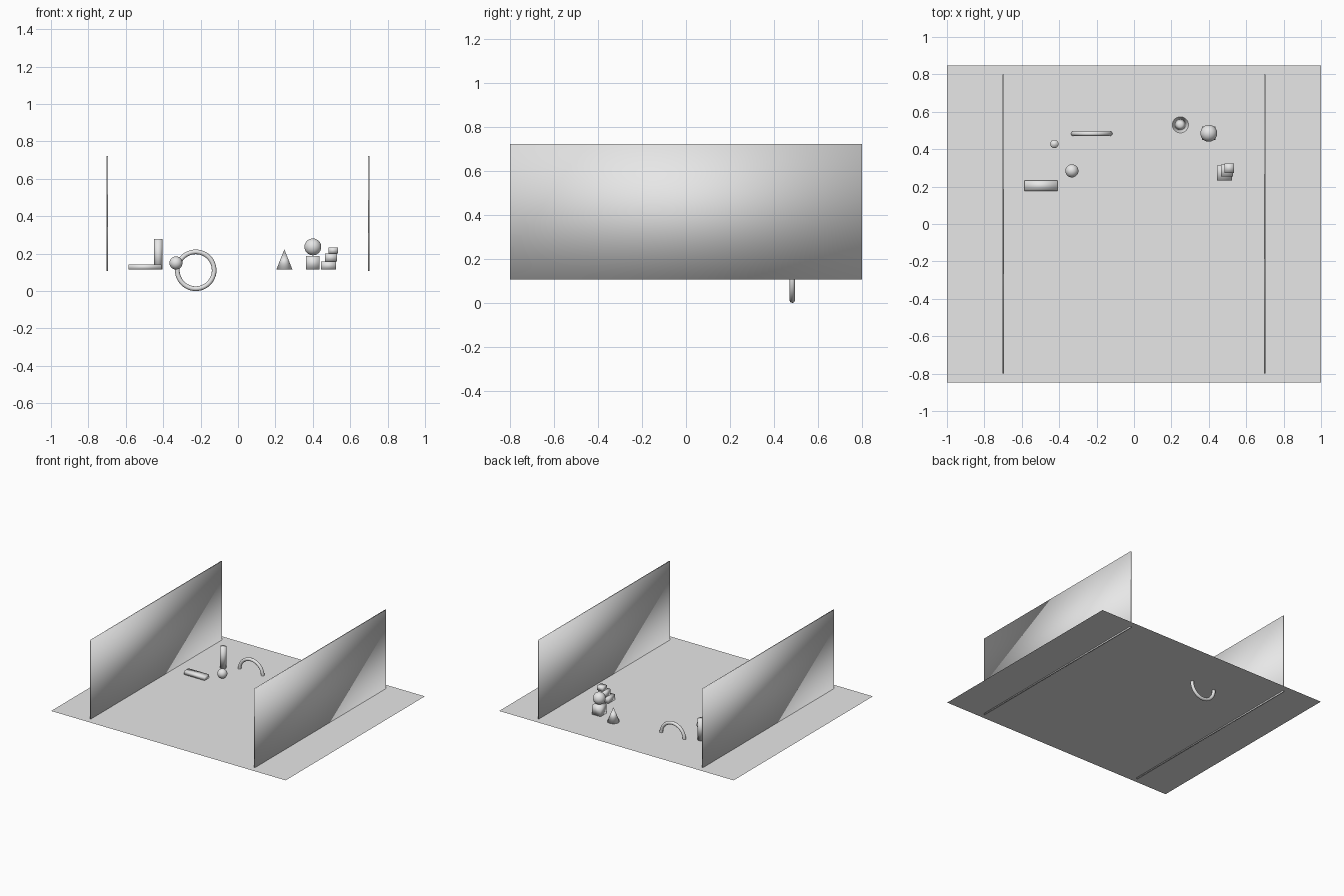
import bpy
import math

default = bpy.data.objects.get("Cube")
if default:
    bpy.data.objects.remove(default, do_unlink=True)

FLOOR_Z = 0.115

grey = bpy.data.materials.new("light_grey")
grey.use_nodes = True
grey.diffuse_color = (0.8, 0.8, 0.8, 1)
grey.node_tree.nodes["Principled BSDF"].inputs["Base Color"].default_value = (0.8, 0.8, 0.8, 1)


def finish(name, scale=None):
    """Name the newest primitive, apply its size, smooth it and colour it."""
    ob = bpy.context.object
    ob.name = name
    if scale:
        ob.scale = scale
    bpy.ops.object.transform_apply(location=False, rotation=True, scale=True)
    bpy.ops.object.shade_smooth()
    ob.data.materials.append(grey)
    return ob


def box(name, centre, size):
    bpy.ops.mesh.primitive_cube_add(size=1, location=centre)
    return finish(name, size)


def ball(name, centre, radius):
    bpy.ops.mesh.primitive_uv_sphere_add(segments=32, ring_count=16, radius=radius, location=centre)
    return finish(name)


# Floor sheet
bpy.ops.mesh.primitive_plane_add(size=1, location=(0, 0, FLOOR_Z - 0.0005))
finish("floor", (2, 1.695, 1))

# Two side walls, reaching just below the floor
for side, name in ((-1, "right_wall"), (1, "left_wall")):
    box(name, (0.7 * side, 0, 0.414), (0.008, 1.6, 0.614))

# Arch: a ring half sunk through the floor
bpy.ops.mesh.primitive_torus_add(major_radius=0.0985, minor_radius=0.0125,
                                 major_segments=48, minor_segments=12,
                                 location=(-0.226, 0.483, 0.111),
                                 rotation=(math.pi / 2, 0, 0))
finish("arch_ring")

# Post, ball and low bar on the right
bpy.ops.mesh.primitive_cylinder_add(vertices=16, radius=0.0225, depth=0.162,
                                    location=(-0.426, 0.428, FLOOR_Z + 0.081))
finish("post")
ball("small_ball", (-0.332, 0.284, FLOOR_Z + 0.035), 0.035)
box("low_bar", (-0.497, 0.205, FLOOR_Z + 0.0135), (0.176, 0.055, 0.027))

# Cone
bpy.ops.mesh.primitive_cone_add(vertices=32, radius1=0.043, radius2=0, depth=0.108,
                                location=(0.248, 0.53, FLOOR_Z + 0.054))
finish("cone")

# Ball on a pedestal block
box("pedestal", (0.4, 0.485, FLOOR_Z + 0.036), (0.072, 0.072, 0.072))
ball("pedestal_ball", (0.4, 0.485, 0.236), 0.045)

# Stack of three shrinking blocks, each shifted towards the back left
z = FLOOR_Z
for name, x, y, width, height in (("lower_block", 0.484, 0.273, 0.08, 0.043),
                                  ("middle_block", 0.497, 0.286, 0.064, 0.043),
                                  ("upper_block", 0.509, 0.299, 0.05, 0.033)):
    box(name, (x, y, z + height / 2), (width, width, height))
    z += height
